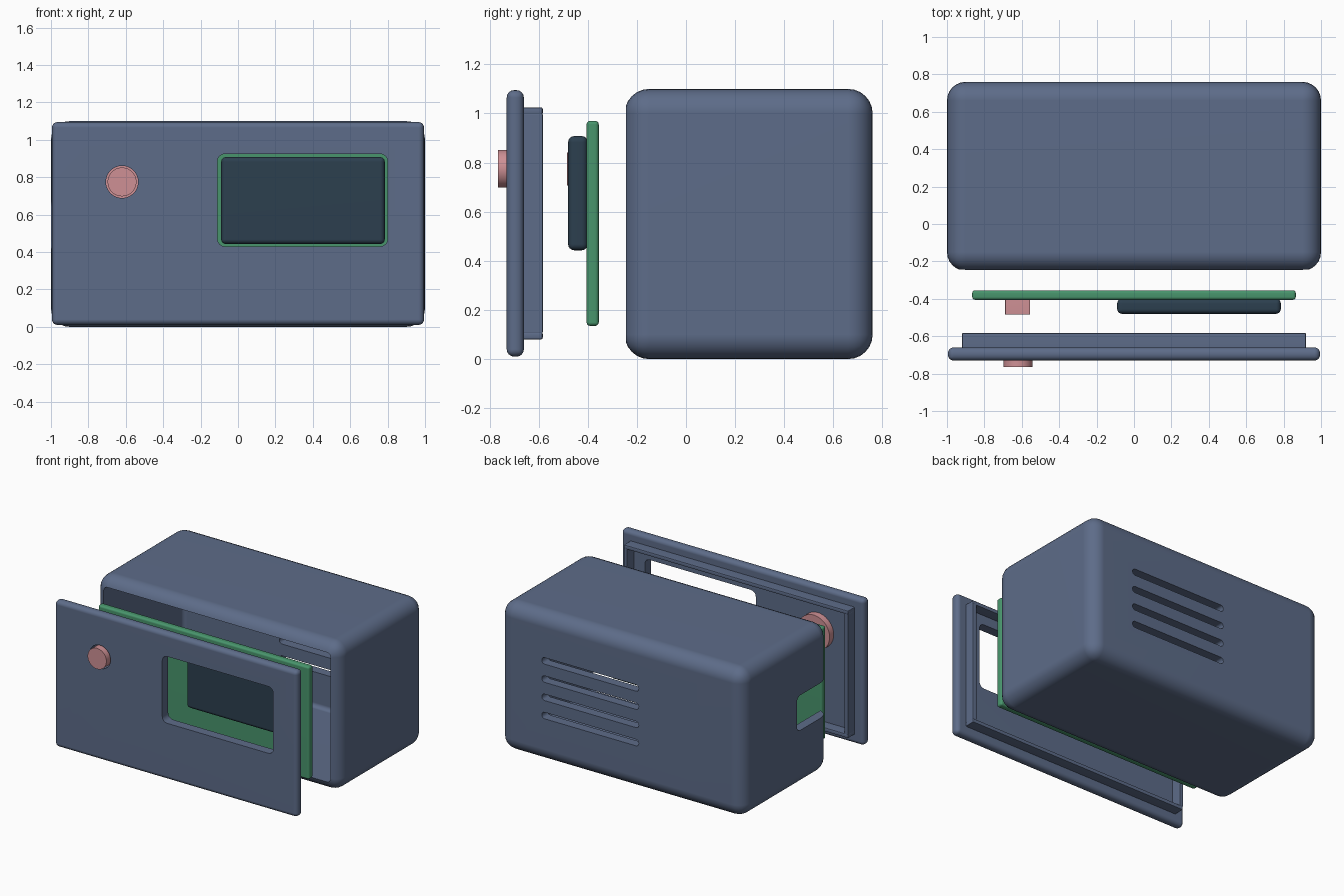
import bpy, bmesh, math
from mathutils import Matrix, Vector

old = bpy.data.objects.get("Cube")
if old:
    bpy.data.objects.remove(old, do_unlink=True)


def material(name, rgb):
    m = bpy.data.materials.new(name)
    m.use_nodes = True
    color = (*rgb, 1)
    m.diffuse_color = color
    m.node_tree.nodes["Principled BSDF"].inputs["Base Color"].default_value = color
    return m


BLUE = material("slate blue", (0.11, 0.15, 0.25))
GREEN = material("board green", (0.065, 0.30, 0.15))
PINK = material("button pink", (0.62, 0.28, 0.30))
DARK = material("screen dark", (0.025, 0.05, 0.078))


def finish(name, bm, mat):
    mesh = bpy.data.meshes.new(name)
    bmesh.ops.recalc_face_normals(bm, faces=bm.faces)
    bm.to_mesh(mesh)
    bm.free()
    mesh.materials.append(mat)
    ob = bpy.data.objects.new(name, mesh)
    bpy.context.collection.objects.link(ob)
    return ob


def box(name, xs, ys, zs, mat, radius=0.0, segments=4, axis=None):
    """Box from ranges; rounds every edge, or only those along one axis."""
    lo, hi = Vector((xs[0], ys[0], zs[0])), Vector((xs[1], ys[1], zs[1]))
    bm = bmesh.new()
    bmesh.ops.create_cube(bm, size=1, matrix=Matrix.Translation((lo + hi) / 2)
                          @ Matrix.Diagonal((*(hi - lo), 1)))
    if radius:
        edges = [e for e in bm.edges if axis is None or
                 abs((e.verts[0].co - e.verts[1].co).normalized()[axis]) > 0.9]
        bmesh.ops.bevel(bm, geom=edges, offset=radius, segments=segments,
                        profile=0.5, affect='EDGES')
    return finish(name, bm, mat)


def cylinder(name, x, z, ys, radius, mat):
    """Cylinder along y."""
    bm = bmesh.new()
    bmesh.ops.create_cone(bm, cap_ends=True, segments=48, radius1=radius,
                          radius2=radius, depth=ys[1] - ys[0],
                          matrix=Matrix.Translation((x, sum(ys) / 2, z))
                          @ Matrix.Rotation(math.pi / 2, 4, 'X'))
    return finish(name, bm, mat)


def cut(ob, cutters):
    """Subtract the cutters, bake the result and remove them."""
    for c in cutters:
        c.hide_render = True
        mod = ob.modifiers.new("cut", 'BOOLEAN')
        mod.operation, mod.solver, mod.object = 'DIFFERENCE', 'EXACT', c
    graph = bpy.context.evaluated_depsgraph_get()
    ob.data = bpy.data.meshes.new_from_object(ob.evaluated_get(graph))
    ob.modifiers.clear()
    for c in cutters:
        bpy.data.objects.remove(c, do_unlink=True)


# Rear case: hollow, open at the front, with vents and a side port notch
case = box("rear_case", (-1, 1), (-0.25, 0.76), (0, 1.1), BLUE, 0.1, 6)
cutters = [box("cavity", (-0.93, 0.93), (-0.5, 0.69), (0.07, 1.03), BLUE, 0.03, 4),
           box("port_cut", (-1.1, -0.9), (-0.4, 0.13), (0.42, 0.68), BLUE, 0.04, 4, 0)]
for i in range(4):
    z = 0.35 + 0.135 * i
    cutters.append(box("vent_cut", (-0.145, 0.65), (0.6, 0.9),
                       (z - 0.024, z + 0.024), BLUE, 0.023, 4, 1))
cut(case, cutters)

# Front panel with a screen window and a button hole
BX, BZ = -0.62, 0.775
panel = box("front_panel", (-0.995, 0.995), (-0.73, -0.66), (0.01, 1.095), BLUE, 0.03)
cut(panel, [box("window_cut", (-0.11, 0.8), (-0.9, -0.5), (0.43, 0.925), BLUE, 0.04, 4, 1),
            cylinder("button_cut", BX, BZ, (-0.9, -0.5), 0.086, BLUE)])

# Locating ribs behind the panel
parts = [case, panel]
for name, zs in (("lower_rib", (0.08, 0.11)), ("upper_rib", (0.995, 1.025))):
    parts.append(box(name, (-0.92, 0.92), (-0.67, -0.583), zs, BLUE, 0.008, 2))
for name, side in (("right_rib", -1), ("left_rib", 1)):
    xs = sorted((side * 0.89, side * 0.92))
    parts.append(box(name, xs, (-0.67, -0.583), (0.105, 1.0), BLUE, 0.005, 2))

# Push button with its retaining flange
parts += [cylinder("button_cap", BX, BZ, (-0.765, -0.64), 0.077, PINK),
          cylinder("button_flange", BX, BZ, (-0.658, -0.61), 0.13, PINK)]

# Circuit board with screen and switch
parts += [box("circuit_board", (-0.865, 0.865), (-0.405, -0.355), (0.135, 0.97), GREEN, 0.015, 3),
          box("screen", (-0.09, 0.785), (-0.48, -0.4), (0.443, 0.908), DARK, 0.025),
          box("switch", (-0.69, -0.555), (-0.485, -0.4), (0.705, 0.843), PINK, 0.006, 2)]

# Smooth rounded edges while keeping flat faces flat
for ob in parts:
    bpy.ops.object.select_all(action='DESELECT')
    ob.select_set(True)
    bpy.context.view_layer.objects.active = ob
    bpy.ops.object.shade_smooth_by_angle(angle=math.radians(35))
    ob.modifiers.new("weighted_normals", 'WEIGHTED_NORMAL').keep_sharp = True
